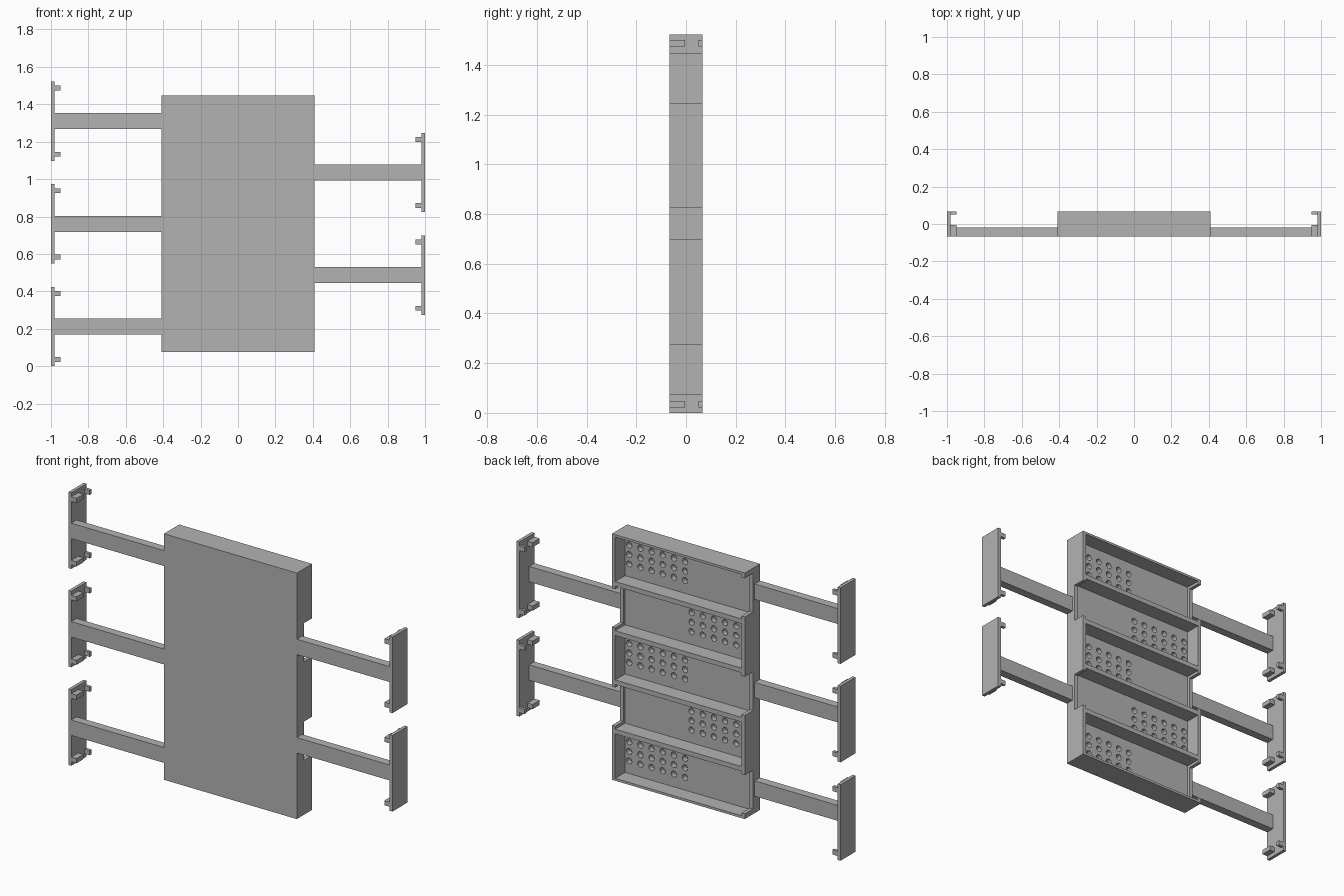
import bpy, bmesh
from mathutils import Matrix, Vector

cube = bpy.data.objects.get("Cube")
if cube:
    bpy.data.objects.remove(cube, do_unlink=True)

grey = bpy.data.materials.new("plain_grey")
grey.use_nodes = True
grey.diffuse_color = (0.45, 0.45, 0.45, 1)
grey.node_tree.nodes["Principled BSDF"].inputs["Base Color"].default_value = grey.diffuse_color

FRONT, BACK, FLOOR = -0.067, 0.067, -0.02
HALF_W, PITCH, LOW = 0.41, 0.2745, 0.212


def add_box(bm, x, y, z):
    """Box from (min, max) ranges given in any order."""
    lo = Vector(min(r) for r in (x, y, z))
    hi = Vector(max(r) for r in (x, y, z))
    bmesh.ops.create_cube(bm, size=1, matrix=Matrix.Translation((lo + hi) / 2)
                          @ Matrix.Diagonal((*(hi - lo), 1)))


def add_hole(bm, x, z):
    turn = Matrix.Rotation(1.5707963, 4, 'X')
    bmesh.ops.create_cone(bm, cap_ends=True, segments=16, radius1=0.017, radius2=0.017,
                          depth=0.06, matrix=Matrix.Translation((x, FLOOR, z)) @ turn)


def make(name, bm):
    mesh = bpy.data.meshes.new(name)
    bm.to_mesh(mesh)
    bm.free()
    mesh.materials.append(grey)
    obj = bpy.data.objects.new(name, mesh)
    bpy.context.collection.objects.link(obj)
    return obj


def carve(target, bm):
    """Subtract the cutter mesh and discard it."""
    cutter = make("cutter", bm)
    mod = target.modifiers.new("carve", 'BOOLEAN')
    mod.operation, mod.solver, mod.object = 'DIFFERENCE', 'EXACT', cutter
    bpy.context.view_layer.objects.active = target
    bpy.ops.object.modifier_apply(modifier=mod.name)
    bpy.data.objects.remove(cutter, do_unlink=True)


# Rows from the bottom up: centre height and the side the arm leaves from
rows = [(LOW + PITCH * i, -1 if i % 2 == 0 else 1) for i in range(5)]

# Tray: solid block with pockets, side openings and blind holes
bm = bmesh.new()
add_box(bm, (-HALF_W, HALF_W), (FRONT, BACK),
        (LOW - PITCH / 2, rows[-1][0] + PITCH / 2))
tray = make("tray", bm)

pockets, openings, holes = bmesh.new(), bmesh.new(), bmesh.new()
for z, side in rows:
    add_box(pockets, (-HALF_W + 0.02, HALF_W - 0.02), (FLOOR, 0.1), (z - 0.124, z + 0.124))
    add_box(openings, (side * 0.37, side * 0.45), (-0.004, 0.1), (z - 0.108, z + 0.108))
    hole_side = -side
    for col in range(6):
        for row in (-1, 0, 1):
            add_hole(holes, hole_side * (0.02 + 0.069 * col), z + 0.053 * row)
for cutter in (pockets, openings, holes):
    carve(tray, cutter)

# Arms with end plates and clip tabs
for i, (z, side) in enumerate(rows):
    bm = bmesh.new()
    add_box(bm, (side * HALF_W, side * 0.985), (FRONT, FLOOR), (z - 0.043, z + 0.043))
    make(f"arm_{i + 1}", bm)

    bm = bmesh.new()
    add_box(bm, (side * 0.982, side), (FRONT, BACK), (z - 0.212, z + 0.212))
    make(f"end_plate_{i + 1}", bm)

    bm = bmesh.new()
    for end in (-1, 1):
        for y in ((FRONT, -0.005), (0.05, BACK)):
            add_box(bm, (side * 0.95, side * 0.982), y, (z + end * 0.164, z + end * 0.19))
    make(f"clip_tabs_{i + 1}", bm)
